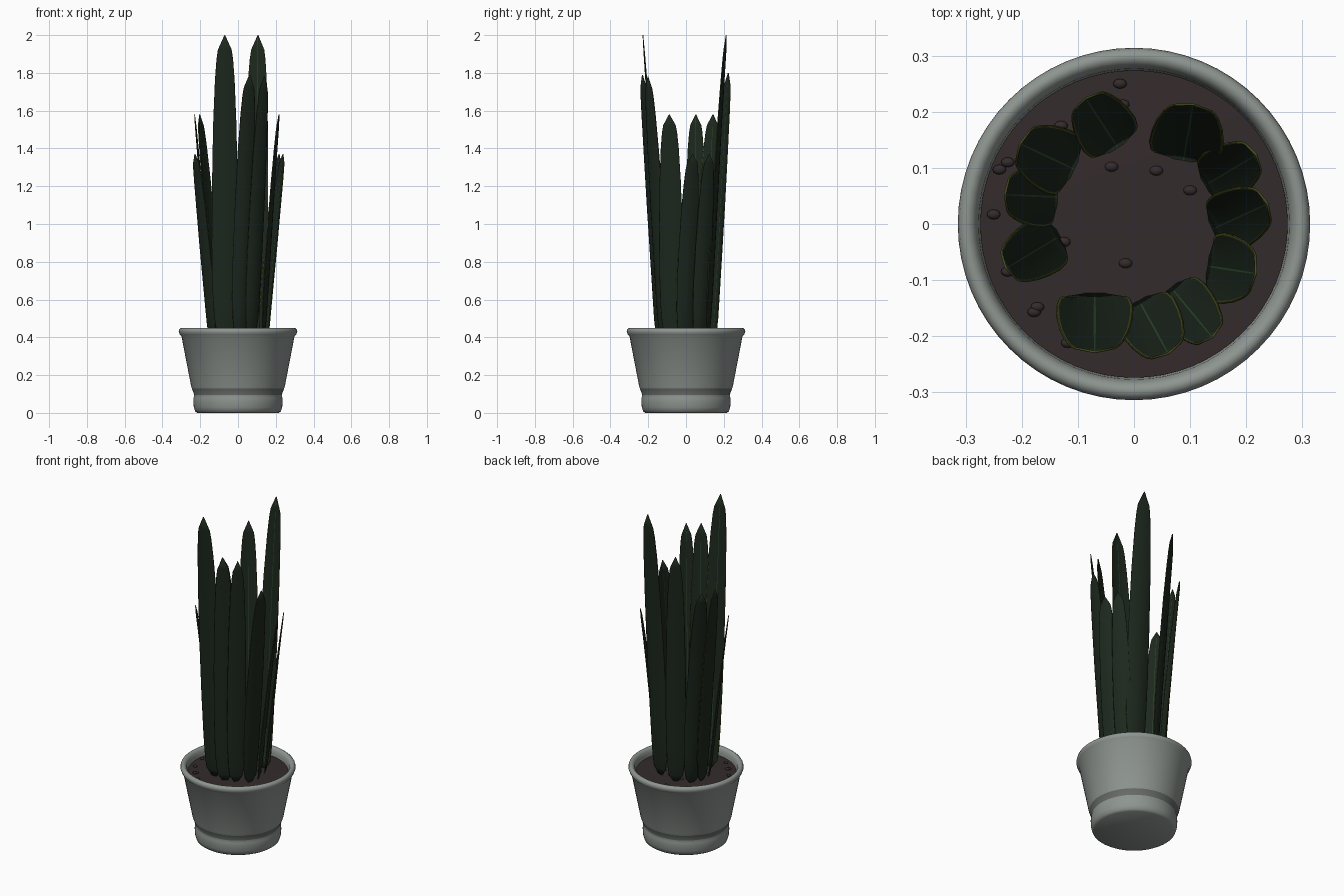
import bpy, bmesh, math
from mathutils import Vector

if "Cube" in bpy.data.objects:
    bpy.data.objects.remove(bpy.data.objects["Cube"])


def material(name, rgb):
    m = bpy.data.materials.new(name)
    m.diffuse_color = (*rgb, 1)
    m.use_nodes = True
    m.node_tree.nodes["Principled BSDF"].inputs["Base Color"].default_value = m.diffuse_color
    return m


POT = material("grey ceramic", (0.27, 0.30, 0.28))
BAND = material("dark grey groove", (0.13, 0.14, 0.135))
SOIL = material("brown soil", (0.034, 0.024, 0.025))
LEAF = material("dark green leaf", (0.012, 0.021, 0.0125))
MARGIN = material("olive leaf margin", (0.06, 0.072, 0.012))
MIDRIB = material("green midrib", (0.028, 0.07, 0.027))


def make_object(name, bm, mats, angle=35):
    mesh = bpy.data.meshes.new(name)
    bm.to_mesh(mesh)
    bm.free()
    for m in mats:
        mesh.materials.append(m)
    ob = bpy.data.objects.new(name, mesh)
    bpy.context.collection.objects.link(ob)
    bpy.ops.object.select_all(action='DESELECT')
    ob.select_set(True)
    bpy.context.view_layer.objects.active = ob
    bpy.ops.object.shade_smooth_by_angle(angle=math.radians(angle))
    return ob


def lathe(name, profile, mats, band=None, angle=50, steps=64):
    bm = bmesh.new()
    vs = [bm.verts.new((r, 0, z)) for r, z in profile]
    es = [bm.edges.new(p) for p in zip(vs, vs[1:])]
    bmesh.ops.spin(bm, geom=vs + es, cent=(0, 0, 0), axis=(0, 0, 1),
                   angle=2 * math.pi, steps=steps, use_merge=True)
    bmesh.ops.remove_doubles(bm, verts=bm.verts, dist=1e-5)
    bmesh.ops.recalc_face_normals(bm, faces=bm.faces)
    if band:
        for f in bm.faces:
            if band[0] < f.calc_center_median().z < band[1]:
                f.material_index = 1
    return make_object(name, bm, mats, angle)


# Pot: footed base ring, dark groove, tapered wall, rolled rim, hollow inside
lathe("pot", [
    (0, 0), (0.215, 0), (0.227, 0.008), (0.234, 0.03), (0.236, 0.06),
    (0.235, 0.08), (0.231, 0.094), (0.244, 0.128), (0.248, 0.14), (0.299, 0.405),
    (0.308, 0.415), (0.314, 0.430), (0.311, 0.442), (0.302, 0.449),
    (0.291, 0.448), (0.282, 0.438), (0.277, 0.42), (0.274, 0.385), (0, 0.375)],
    [POT, BAND], band=(0.1, 0.13))

# Soil: shallow disc with a slight dome
lathe("soil", [(0, 0.38), (0.274, 0.38), (0.274, 0.402), (0.15, 0.406), (0, 0.407)], [SOIL])

# Pebbles scattered on the soil
PEBBLES = [(-.025, .25), (-.02, .213), (-.13, .175), (-.225, .11), (-.24, .097),
           (-.25, .017), (-.125, -.032), (-.225, -.085), (-.015, -.07),
           (-.178, -.157), (-.172, -.148), (-.118, -.212), (-.04, .102),
           (.04, .095), (.1, .06)]
bm = bmesh.new()
for x, y in PEBBLES:
    new = bmesh.ops.create_uvsphere(bm, u_segments=12, v_segments=8, radius=0.011)["verts"]
    bmesh.ops.scale(bm, vec=(1.1, 0.8, 0.7), verts=new)
    bmesh.ops.translate(bm, vec=(x, y, 0.407), verts=new)
make_object("pebbles", bm, [SOIL], 60)

# Leaf outline: height, outward and half-width fractions, channel depth
OUTLINE = [(0, 0, 0.15, 0), (0.03, 0.1, 0.68, 0.1), (0.07, 0.17, 0.82, 0.2),
           (0.15, 0.25, 0.93, 0.25), (0.3, 0.38, 1.0, 0.25), (0.5, 0.55, 0.98, 0.2),
           (0.7, 0.72, 0.9, 0.16), (0.85, 0.86, 0.76, 0.12), (0.92, 0.93, 0.64, 0.1),
           (0.952, 0.96, 0.53, 0.08), (1, 1, 0.02, 0)]
COLUMNS = (-1, -0.94, -0.65, -0.33, -0.03, 0.03, 0.33, 0.65, 0.94, 1)
SLOT_OF_COLUMN = (3, 1, 1, 1, 0, 1, 1, 1, 3)
BASE_Z = 0.40


def leaf(name, base, tip, top, width):
    a, b = Vector((*base, 0)), Vector((*tip, 0))
    out = (b - a).normalized()
    side = Vector((out.y, -out.x, 0))
    bm = bmesh.new()
    rows = []
    for t, s, w, depth in OUTLINE:
        half = w * width / 2
        centre = a.lerp(b, s) + Vector((0, 0, BASE_Z + t * (top - BASE_Z)))
        rows.append([bm.verts.new(centre + side * (u * half) - out * (depth * half * u * u))
                     for u in COLUMNS])
    for lo, hi in zip(rows, rows[1:]):
        for j, slot in enumerate(SLOT_OF_COLUMN):
            f = bm.faces.new((lo[j], lo[j + 1], hi[j + 1], hi[j]))
            f.material_index = slot
    # slots are shifted by the solidify: plain outer side, olive cut edge
    ob = make_object(name, bm, [MIDRIB, LEAF, LEAF, MARGIN, LEAF, MARGIN])
    mod = ob.modifiers.new("thickness", 'SOLIDIFY')
    mod.thickness = 0.004
    mod.offset = -1
    mod.material_offset = 1
    mod.material_offset_rim = 2


# Ring of upright leaves: base, tip, top height, width
LEAVES = [
    ((-.07, -.122), (-.07, -.226), 2.0, .135),
    ((.008, -.135), (.060, -.229), 1.79, .112),
    ((.065, -.112), (.138, -.200), 1.78, .100),
    ((.130, -.075), (.215, -.088), 1.58, .124),
    ((.138, -.010), (.236, .035), 1.37, .108),
    ((.125, .068), (.216, .122), 1.37, .100),
    ((.088, .112), (.105, .211), 2.0, .130),
    ((-.028, .135), (-.085, .222), 1.80, .108),
    ((-.105, .097), (-.201, .142), 1.58, .118),
    ((-.135, .048), (-.228, .052), 1.58, .108),
    ((-.130, -.020), (-.226, -.078), 1.37, .102),
]
for n, spec in enumerate(LEAVES, 1):
    leaf(f"leaf_{n:02d}", *spec)
